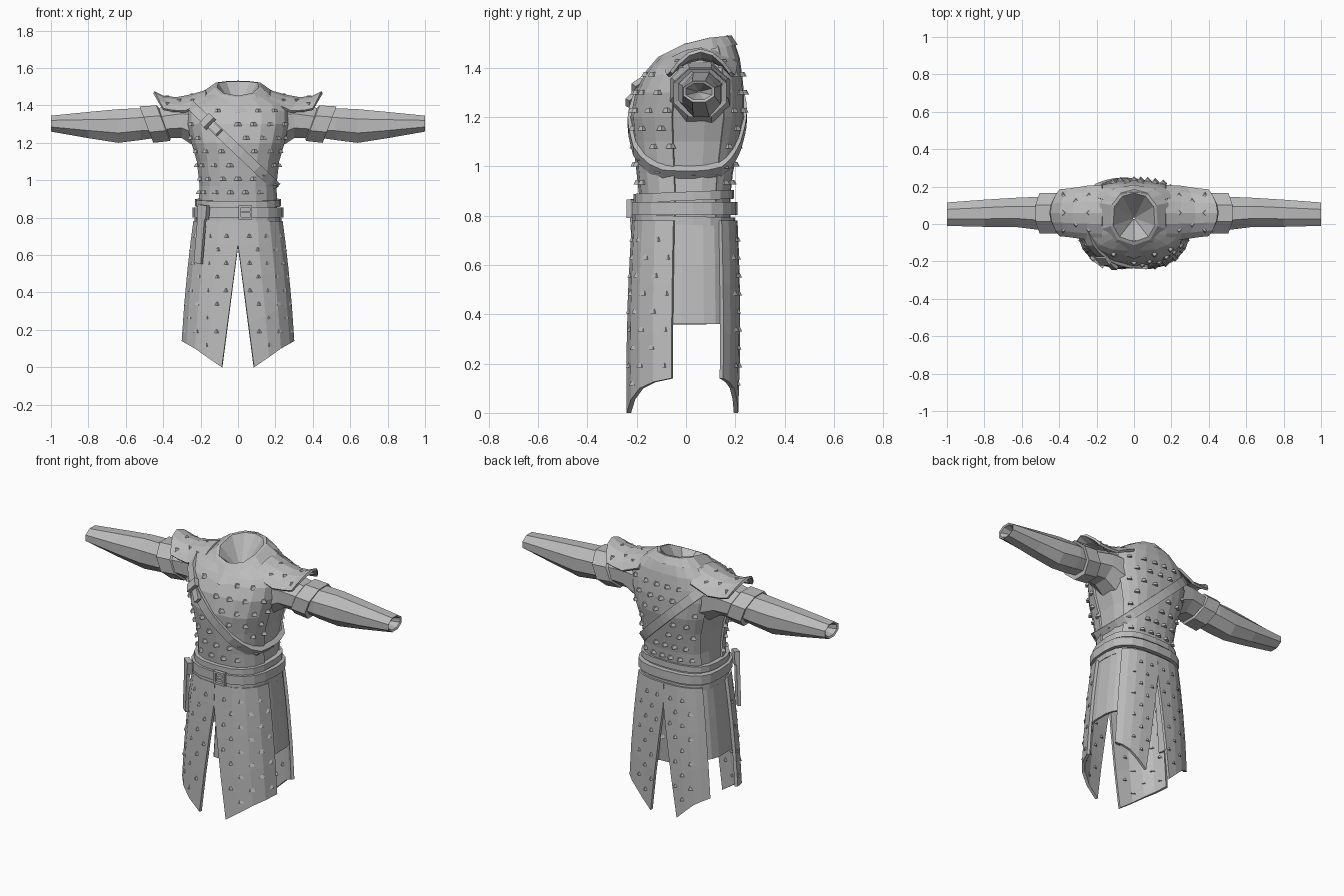
import bpy, bmesh, math
from mathutils import Vector, Matrix
from mathutils.bvhtree import BVHTree

if "Cube" in bpy.data.objects:
    bpy.data.objects.remove(bpy.data.objects["Cube"])

CY = 0.03  # depth of the body axis
grey = bpy.data.materials.new("leather_grey")
grey.diffuse_color = (0.5, 0.5, 0.5, 1)
grey.use_nodes = True
grey.node_tree.nodes["Principled BSDF"].inputs["Base Color"].default_value = grey.diffuse_color


def make(name, bm, thick=0):
    bmesh.ops.recalc_face_normals(bm, faces=bm.faces)
    me = bpy.data.meshes.new(name)
    bm.to_mesh(me)
    me.materials.append(grey)
    ob = bpy.data.objects.new(name, me)
    bpy.context.collection.objects.link(ob)
    if thick:
        mod = ob.modifiers.new("thickness", 'SOLIDIFY')
        mod.thickness, mod.offset = thick, 0
    return ob


def loft(bm, rings, wrap=True, loop=False):
    vs = [[bm.verts.new(p) for p in r] for r in rings]
    n = len(vs[0])
    pairs = list(zip(vs, vs[1:])) + ([(vs[-1], vs[0])] if loop else [])
    for a, b in pairs:
        for i in range(n if wrap else n - 1):
            j = (i + 1) % n
            bm.faces.new((a[i], a[j], b[j], b[i]))
    return bm


def power(v, e):
    return math.copysign(abs(v) ** e, v)


def body_point(deg, hx, yf, yb, e=0.75):
    """Rounded body section; -90 degrees is the front."""
    t = math.radians(deg)
    s = math.sin(t)
    return hx * power(math.cos(t), e), CY + (CY - yf if s < 0 else yb - CY) * power(s, e)


def body_ring(row, angles, e=0.75, recess=None):
    z, hx, yf, yb, kf, kb = row
    pts = []
    for a in angles:
        x, y = body_point(a, hx, yf, yb, e)
        if recess and a in recess:
            x *= 0.95
        pts.append((x, y, z + (kf if y < CY else kb) * (y - CY)))
    return pts


def box(bm, matrix, size):
    bmesh.ops.create_cube(bm, size=1, matrix=matrix @ Matrix.Diagonal((*size, 1)))


def frame(pos, xa, ya, za):
    m = Matrix((xa, ya, za)).transposed().to_4x4()
    m.translation = pos
    return m


# Tunic body with recessed side panels
half = [-70, -50, -32, -14, -13, 8, 30, 31, 45, 60, 75]
angles = [-90] + half + [90] + [180 - a for a in reversed(half)]
recess = {-13, 8, 30, 193, 172, 150}
rows = [(.76, .21, -.19, .18, 0, 0), (.88, .215, -.19, .18, 0, 0), (.97, .21, -.2, .19, 0, 0),
        (1.1, .225, -.215, .215, 0, 0), (1.2, .255, -.225, .235, 0, 0),
        (1.3, .28, -.205, .235, 0, 0), (1.37, .28, -.17, .228, 0, 0),
        (1.42, .25, -.145, .218, .1, .1), (1.46, .19, -.115, .2, .2, .2),
        (1.49, .13, -.09, .17, .3, .3)]
bm = loft(bmesh.new(), [body_ring(r, angles, recess=recess) for r in rows])
torso_tree = BVHTree.FromBMesh(bm)
make("tunic_body", bm)

# Pointed collar with inner funnel
collar = [(1.465, .2, -.185, .21, .49, .15), (1.515, .13, -.113, .185, .5, .1),
          (1.515, .115, -.095, .165, .5, .1), (1.36, .005, .025, .035, 0, 0)]
eight = [-90, -50, -15, 25, 60, 90, 120, 155, 195, 230]
make("collar", loft(bmesh.new(), [body_ring(r, eight, 0.9) for r in collar]))

# Sleeves, cuffs and pauldrons
arm = [(.2, 1.16, 1.43, -.08, .18), (.3, 1.225, 1.41, -.055, .17), (.43, 1.225, 1.385, -.04, .15)]
cuff = [(.39, 1.225, 1.385, -.035, .15), (.40, 1.21, 1.4, -.05, .165),
        (.49, 1.2, 1.395, -.05, .165), (.485, 1.23, 1.37, -.02, .14)]
fore = [(.45, 1.225, 1.375, -.025, .14), (.52, 1.215, 1.385, -.03, .145), (.64, 1.2, 1.38, -.015, .14),
        (.8, 1.225, 1.365, -.015, .13), (1, 1.26, 1.345, -.01, .115),
        (.995, 1.27, 1.335, 0, .105), (.9, 1.3, 1.305, .05, .055)]


def tube(rows, side, slant=0):
    rings = []
    for x, lo, hi, y0, y1 in rows:
        ring = []
        for i in range(8):
            a = math.radians(45 * i + 22.5)
            k = 1 / math.cos(math.radians(22.5))
            dz = math.sin(a) * k * (hi - lo) / 2
            ring.append((side * (x + slant * dz), (y0 + y1) / 2 + math.cos(a) * k * (y1 - y0) / 2,
                         (lo + hi) / 2 + dz))
        rings.append(ring)
    return loft(bmesh.new(), rings)


pauldron = [(.17, 1.475, .145, .06), (.25, 1.452, .14, .07), (.33, 1.437, .135, .07),
            (.40, 1.445, .125, .075), (.45, 1.47, .12, .09)]
pauldron_trees = []
for side, word in ((1, "right"), (-1, "left")):
    make(word + "_upper_sleeve", tube(arm, side))
    make(word + "_cuff", tube(cuff, side, 0.38))
    make(word + "_lower_sleeve", tube(fore, side))
    bm = loft(bmesh.new(), [[(side * (x - .05 * u * u * (x > .3)), .06 + w * u, z - drop * u * u)
                             for u in (-1, -.75, -.4, 0, .4, .75, 1)]
                            for x, z, w, drop in pauldron], wrap=False)
    pauldron_trees.append((side, BVHTree.FromBMesh(bm)))
    make(word + "_pauldron", bm, .014)


# Split skirt panels with slanted hems
def skirt_size(z):
    k = (.78 - z) / .78
    return .235 + .11 * k - .04 * k * k, -.21 - .055 * k + .03 * k * k, .2 + .04 * k - .035 * k * k


skirt_trees = {}
for end, sgn, edge in (("front", -1, 13), ("back", 1, 33)):
    for side, word in ((1, "right"), (-1, "left")):
        rings = []
        for v in (0, 1 / 6, .4, .7, 1):
            ring = []
            for u, hem in ((0, 0), (.25, .055), (.5, .1), (.75, .125), (1, .14)):
                z = .78 + v * (hem - .78)
                hx, yf, yb = skirt_size(z)
                slit = .085 * max(0, .65 - z) / .65
                t0 = math.degrees(math.acos((slit / hx) ** (1 / .75)))
                x, y = body_point(sgn * (t0 + u * (edge - t0)), hx, yf, yb)
                ring.append((side * x, y, z))
            rings.append(ring)
        bm = loft(bmesh.new(), rings, wrap=False)
        skirt_trees[sgn, side] = BVHTree.FromBMesh(bm)
        make(f"{word}_{end}_skirt_panel", bm, .018)
for side, word in ((1, "right"), (-1, "left")):
    rings = []
    for z in (.78, .6, .36):
        hx, yf, yb = skirt_size(z)
        rings.append([(side * x * .94, y, z) for x, y in
                      (body_point(a, hx, yf, yb) for a in (-18, -6, 8, 22, 40))])
    make(word + "_side_skirt_panel", loft(bmesh.new(), rings, wrap=False), .012)

# Waist bands
round_angles = range(-90, 270, 18)
for name, z0, z1, g, tilt in (("upper_waist_band", .862, .898, 0, .04),
                              ("main_belt", .802, .855, .014, 0),
                              ("lower_waist_band", .762, .797, .003, -.03)):
    shape = [(z0, -.03), (z0, g), (z1, g), (z1, -.03)]
    make(name, loft(bmesh.new(), [body_ring((z, .23 + d, -.213 - d, .195 + d, tilt, tilt), round_angles)
                                  for z, d in shape], loop=True))

# Belt buckle frame, prong and hanging belt end
bm = bmesh.new()
for x, z, sx, sz in ((.01, .828, .012, .075), (.07, .828, .012, .075), (.04, .86, .06, .012),
                     (.04, .797, .06, .012), (.045, .828, .05, .008)):
    box(bm, Matrix.Translation((x, -.23, z)), (sx, .022, sz))
make("belt_buckle", bm)
bm = bmesh.new()
turn = Matrix.Rotation(math.radians(-38), 4, 'Z') @ Matrix.Rotation(math.radians(6), 4, 'Y')
box(bm, Matrix.Translation((-.2, -.2, .71)) @ turn, (.048, .018, .31))
box(bm, Matrix.Translation((-.185, -.205, .83)) @ turn, (.06, .03, .075))
make("hanging_belt_end", bm)

# Diagonal strap wrapped round the torso
c = Vector((0, CY, 1.16))
along = Vector((-1, 0, .95)).normalized()
across = Vector((.95, 0, 1)).normalized()


def strap_hit(deg):
    t = math.radians(deg)
    d = along * math.cos(t) + Vector((0, 1, 0)) * math.sin(t)
    return torso_tree.ray_cast(c, d)[0], d


rings = []
for deg in range(0, 360, 12):
    p, d = strap_hit(deg)
    if p:
        rings.append([p + across * w + d * h for w, h in
                      ((-.026, -.015), (-.026, .016), (.026, .016), (.026, -.015))])
make("diagonal_strap", loft(bmesh.new(), rings, loop=True))
bm = bmesh.new()
for deg, size in ((-45, (.05, .075, .025)), (-56, (.07, .04, .02))):
    p, d = strap_hit(deg)
    if p:
        n = (d - across * d.dot(across)).normalized()
        box(bm, frame(p + d * .02, n.cross(across), across, n), size)
make("strap_buckle", bm)

# Diamond studs
studs = bmesh.new()


def stud(tree, start, direction, lift=.006, limit=.95):
    p, n, _, dist = tree.ray_cast(Vector(start), Vector(direction))
    if p is None or dist > limit:
        return False
    if n.dot(Vector(direction)) > 0:
        n = -n
    m = Matrix.Translation(p + n * lift) @ n.to_track_quat('Z', 'Y').to_matrix().to_4x4()
    bmesh.ops.create_cone(studs, cap_ends=True, segments=4, radius1=.021, radius2=.012,
                          depth=.018, matrix=m)
    return True


def radial(deg, z):
    t = math.radians(deg)
    d = Vector((math.cos(t), math.sin(t), 0))
    return Vector((0, CY, z)) + d, -d


for i in range(7):  # torso rows
    z = .935 + i * .073
    for sgn, reach in ((-1, 68), (1, 57)):
        for off in ((-60, -40, -20, 0, 20, 40, 60) if i % 2 else (-67, -50, -30, -10, 10, 30, 50, 67)):
            start, d = radial(sgn * 90 + off, z)
            p = torso_tree.ray_cast(start, d)[0]
            if abs(off) > reach or p is None or abs((p - c).dot(across)) < .05:
                continue
            if sgn < 0 and z > 1.32 + .6 * abs(p.x) or z > 1.3 and abs(off) > 55:
                continue
            stud(torso_tree, start, d)
for i in range(9):  # skirt rows
    z = .12 + i * .073
    for (sgn, side), tree in skirt_trees.items():
        for off in ((24, 46, 67) if i % 2 else (14, 35, 57)):
            if sgn > 0 and off > 56:
                continue
            turn = -sgn * side
            near = tree.ray_cast(*radial(sgn * 90 + turn * (off - 5), z))
            if near[0] is not None and near[3] < .95:
                stud(tree, *radial(sgn * 90 + turn * off, z), lift=.014)
for side, tree in pauldron_trees:  # shoulder studs
    for x, y in ((.24, -.03), (.24, .06), (.24, .15), (.31, 0), (.31, .12), (.38, -.03), (.38, .06), (.38, .15)):
        stud(tree, (side * x, y, 2), (0, 0, -1), .012, 2)
for deg in (152, 180, 208, 228):  # studs on the strap
    p, d = strap_hit(deg)
    if p:
        stud(torso_tree, p + d * .5, -d, .022)
make("studs", studs)
